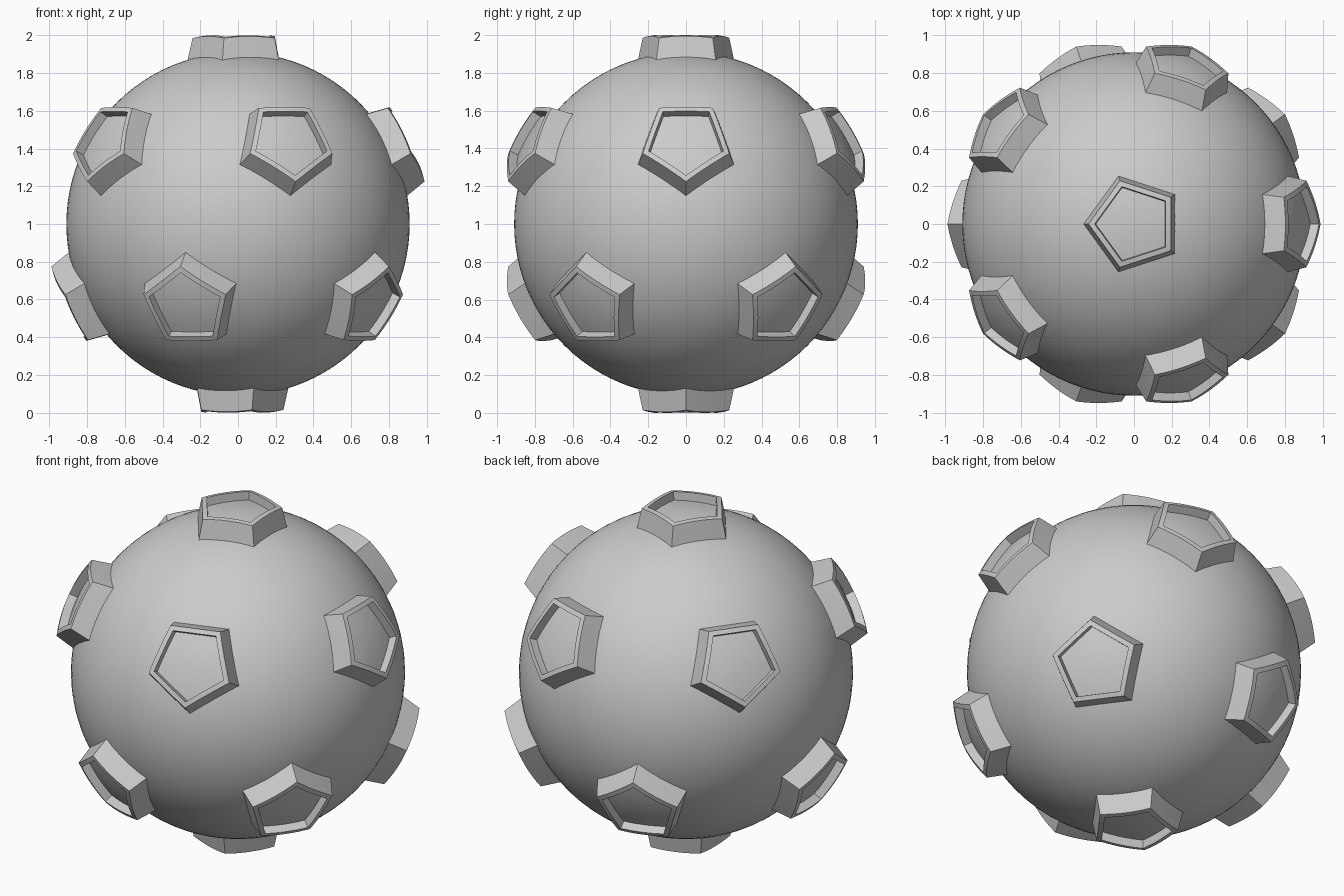
import bpy, bmesh
from math import sin, cos, sqrt, atan, pi
from mathutils import Vector, Matrix

cube = bpy.data.objects.get("Cube")
if cube:
    bpy.data.objects.remove(cube)

GREY = (0.6, 0.6, 0.6, 1)
grey = bpy.data.materials.new("plain grey")
grey.use_nodes = True
grey.diffuse_color = GREY
grey.node_tree.nodes["Principled BSDF"].inputs["Base Color"].default_value = GREY

CENTRE = Vector((0, 0, 1))
STEPS = 8                                   # points along each pentagon side
# Pentagon circumradius and shell radius: outer wall, rim, inner wall, domed floor
PROFILE = [(0.272, 0.89), (0.241, 1.014), (0.208, 1.014), (0.203, 0.965),
           (0.14, 0.965), (0.07, 0.965)]


def finish(obj, angle):
    obj.data.materials.append(grey)
    bpy.ops.object.select_all(action='DESELECT')
    obj.select_set(True)
    bpy.context.view_layer.objects.active = obj
    bpy.ops.object.shade_smooth_by_angle(angle=angle)


def pentagon_loop(bm, size, shell):
    """Pentagon outline whose points are lifted onto a sphere."""
    corners = [Vector((cos(k * 2 * pi / 5), sin(k * 2 * pi / 5), 0)) * size for k in range(5)]
    loop = []
    for k in range(5):
        for s in range(STEPS):
            p = corners[k].lerp(corners[(k + 1) % 5], s / STEPS)
            p.z = sqrt(shell ** 2 - p.length_squared)
            loop.append(bm.verts.new(p))
    return loop


def socket_mesh():
    bm = bmesh.new()
    loops = [pentagon_loop(bm, *row) for row in PROFILE]
    n = len(loops[0])
    for a, b in zip(loops, loops[1:]):
        for i in range(n):
            j = (i + 1) % n
            bm.faces.new((a[i], a[j], b[j], b[i]))
    tip = bm.verts.new((0, 0, PROFILE[-1][1]))
    for i in range(n):
        bm.faces.new((loops[-1][i], loops[-1][(i + 1) % n], tip))
    mesh = bpy.data.meshes.new("pentagon_socket")
    bm.to_mesh(mesh)
    bm.free()
    return mesh


def add_socket(name, direction, corner):
    """Point a socket along direction, with one corner towards corner."""
    z = direction.normalized()
    x = (corner - z * corner.dot(z)).normalized()
    y = z.cross(x)
    obj = bpy.data.objects.new(name, socket_mesh())
    bpy.context.collection.objects.link(obj)
    turn = Matrix((x, y, z)).transposed().to_4x4()
    obj.data.transform(Matrix.Translation(CENTRE) @ turn)
    finish(obj, pi / 6)


# Round body
bpy.ops.mesh.primitive_uv_sphere_add(segments=96, ring_count=48, radius=0.91, location=CENTRE)
body = bpy.context.object
body.name = "sphere_body"
finish(body, pi / 6)

# Twelve sockets: two poles and two staggered rings of five
up = Vector((0, 0, 1))
side = Vector((1, 0, 0))
add_socket("top_socket", up, -side)
add_socket("bottom_socket", -up, side)
lift = atan(0.5)
for k in range(5):
    for name, sign, offset in (("upper", 1, 0), ("lower", -1, pi / 5)):
        a = k * 2 * pi / 5 + offset
        d = Vector((cos(lift) * cos(a), cos(lift) * sin(a), sign * sin(lift)))
        add_socket(f"{name}_socket_{k + 1}", d, -sign * up)
